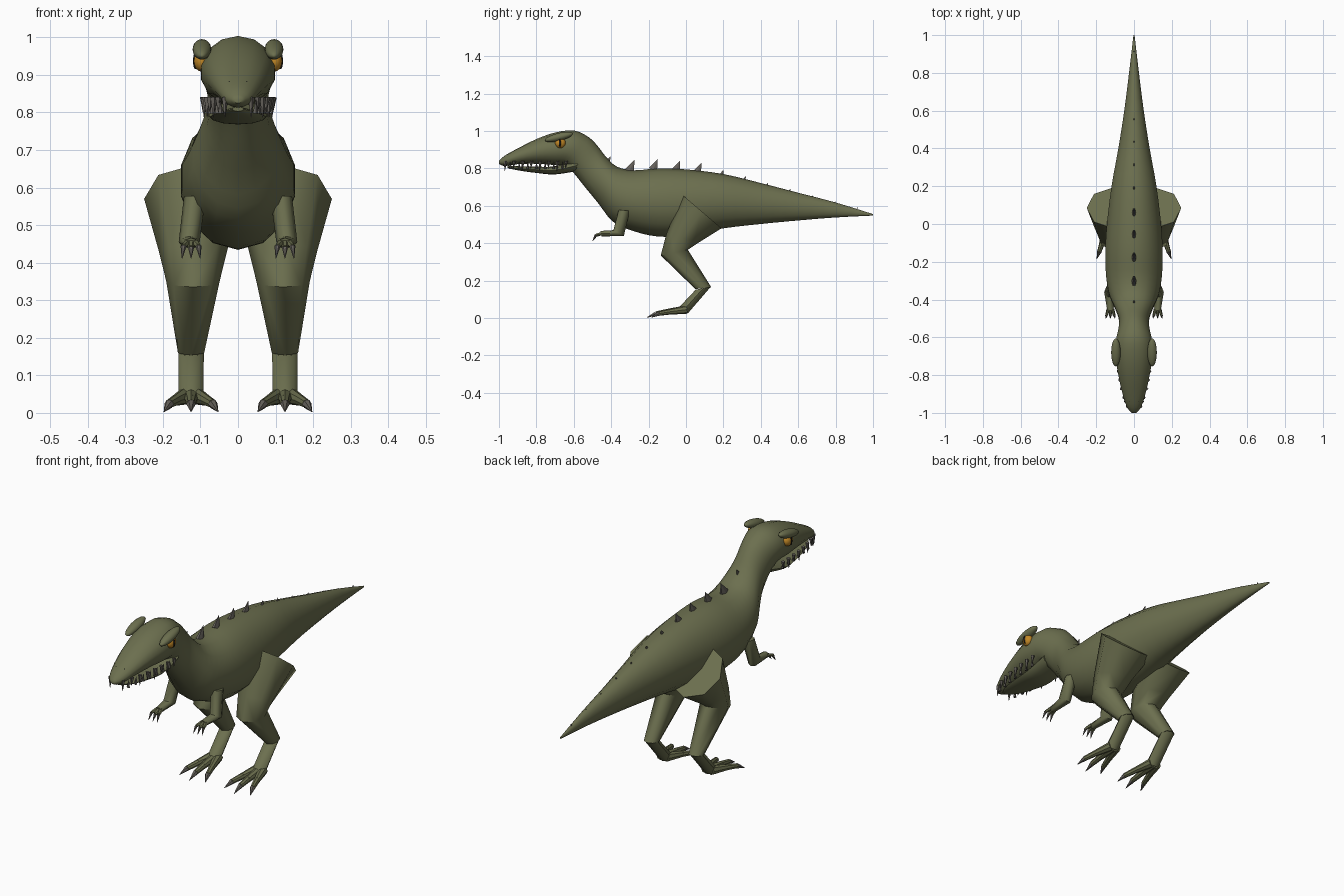
import bpy, bmesh, math
from mathutils import Vector

if "Cube" in bpy.data.objects:
    bpy.data.objects.remove(bpy.data.objects["Cube"])


def material(name, rgb):
    m = bpy.data.materials.new(name)
    m.diffuse_color = (*rgb, 1)
    m.use_nodes = True
    m.node_tree.nodes["Principled BSDF"].inputs["Base Color"].default_value = m.diffuse_color
    return m


SKIN = material("olive_skin", (0.150, 0.160, 0.078))
HORN = material("grey_horn", (0.125, 0.115, 0.10))
AMBER = material("amber_eye", (0.55, 0.25, 0.02))
BLACK = material("black", (0.012, 0.012, 0.01))


def finish(name, bm, mat, angle=40):
    bmesh.ops.recalc_face_normals(bm, faces=bm.faces)
    me = bpy.data.meshes.new(name)
    bm.to_mesh(me)
    bm.free()
    me.materials.append(mat)
    ob = bpy.data.objects.new(name, me)
    bpy.context.collection.objects.link(ob)
    if angle:
        bpy.ops.object.select_all(action='DESELECT')
        ob.select_set(True)
        bpy.context.view_layer.objects.active = ob
        bpy.ops.object.shade_smooth_by_angle(angle=math.radians(angle))
    return ob


def skin_rings(bm, rings):
    """Bridge point loops into a closed, capped tube."""
    loops = [[bm.verts.new(p) for p in r] for r in rings]
    n = len(loops[0])
    for a, b in zip(loops, loops[1:]):
        for i in range(n):
            j = (i + 1) % n
            bm.faces.new((a[i], a[j], b[j], b[i]))
    bm.faces.new(loops[0])
    bm.faces.new(loops[-1])


def smooth_rows(rows, steps):
    """Catmull-Rom through the profile rows."""
    out = []
    for i in range(len(rows) - 1):
        p0, p1 = rows[max(i - 1, 0)], rows[i]
        p2, p3 = rows[i + 1], rows[min(i + 2, len(rows) - 1)]
        for s in range(steps):
            t = s / steps
            out.append([0.5 * (2 * b + (c - a) * t + (2 * a - 5 * b + 4 * c - d) * t * t
                               + (3 * b - a - 3 * c + d) * t ** 3)
                        for a, b, c, d in zip(p0, p1, p2, p3)])
    return out + [rows[-1]]


def loft(name, rows, n, mat=SKIN, steps=1, side=1, angle=50):
    """Rows: y,z of one edge, y,z of the opposite edge, half width, centre x."""
    bm = bmesh.new()
    rings = []
    for y1, z1, y2, z2, w, cx in smooth_rows(rows, steps):
        ring = []
        for i in range(n):
            a = math.tau * i / n
            k = math.cos(a) / 2
            ring.append((side * (cx + w * math.sin(a)),
                         (y1 + y2) / 2 + (y1 - y2) * k, (z1 + z2) / 2 + (z1 - z2) * k))
        rings.append(ring)
    skin_rings(bm, rings)
    return finish(name, bm, mat, angle)


def add_cone(bm, p0, p1, r0, r1, n=6, squash=1):
    p0, p1 = Vector(p0), Vector(p1)
    d = (p1 - p0).normalized()
    u = (Vector((1, 0, 0)) - d * d.x).normalized()
    v = d.cross(u)
    skin_rings(bm, [[p + r * (u * squash * math.cos(math.tau * i / n) + v * math.sin(math.tau * i / n))
                     for i in range(n)] for p, r in ((p0, r0), (p1, r1))])


def ball(name, loc, scale, mat, tilt=0):
    bm = bmesh.new()
    bmesh.ops.create_uvsphere(bm, u_segments=16, v_segments=10, radius=1)
    ob = finish(name, bm, mat, 180)
    ob.location, ob.scale, ob.rotation_euler.x = loc, scale, tilt


# Body, neck and upper head in one loft from tail tip to snout
body = [(1.0, .556, 1.0, .548, .003), (.8, .618, .8, .538, .027), (.6, .67, .6, .522, .053),
        (.4, .722, .4, .503, .085), (.2, .77, .2, .48, .122), (0, .795, 0, .442, .147),
        (-.15, .80, -.15, .436, .156), (-.28, .79, -.28, .465, .151),
        (-.37, .81, -.39, .515, .132), (-.43, .865, -.47, .615, .10),
        (-.47, .917, -.54, .70, .081), (-.52, .967, -.60, .775, .084),
        (-.60, 1.003, -.64, .812, .098), (-.70, .992, -.70, .818, .10),
        (-.80, .957, -.80, .825, .085), (-.90, .907, -.90, .823, .062),
        (-.97, .868, -.97, .813, .038), (-1.0, .84, -1.0, .825, .012)]
loft("body", [(*r, 0) for r in body], 14, steps=3)

# Lower jaw
jaw = [(-.57, .85, -.59, .785, .075), (-.70, .812, -.70, .768, .077), (-.80, .81, -.80, .776, .066),
       (-.90, .812, -.90, .79, .045), (-.955, .815, -.955, .803, .015)]
loft("lower_jaw", [(*r, 0) for r in jaw], 12, steps=3)

# Legs, arms, feet and face details on both sides
for s, tag in ((1, "left"), (-1, "right")):
    loft("leg_" + tag, [(-.02, .66, .19, .48, .13, .12), (-.105, .45, .07, .405, .09, .12),
                        (-.135, .335, .01, .365, .071, .12), (.05, .155, .135, .165, .035, .125)],
         8, side=s)
    loft("lower_leg_" + tag, [(.052, .152, .133, .168, .034, .125),
                              (-.035, .06, .01, .025, .033, .125)], 8, side=s)
    loft("arm_" + tag, [(-.36, .578, -.30, .575, .029, .115), (-.388, .47, -.332, .44, .028, .13),
                        (-.458, .466, -.452, .436, .017, .125)], 8, side=s)

    toes, claws = bmesh.new(), bmesh.new()
    for k in (-1, 0, 1):
        # Toes with a knuckle, then curved claws
        a = (s * (.125 + k * .014), .0, .045)
        b = (s * (.125 + k * .04), -.085 - .015 * (k == 0), .034)
        c = (s * (.125 + k * .058), -.145 - .015 * (k == 0), .024)
        add_cone(toes, a, b, .023, .015, 8)
        add_cone(toes, b, c, .015, .012, 8)
        tip = (s * (.125 + k * .072), -.185 - .025 * (k == 0), .003)
        add_cone(claws, c, tip, .013, .001)
        # Fingers
        f = (s * (.125 + k * .011), -.45, .452)
        g = (s * (.125 + k * .02), -.482, .444 - .004 * (k == 0))
        add_cone(toes, f, g, .010, .007)
        add_cone(claws, g, (s * (.125 + k * .024), -.50, .412), .008, .001)
    finish("toes_and_fingers_" + tag, toes, SKIN)
    finish("claws_" + tag, claws, HORN)

    # Eye, slit pupil, brow and nostril
    ball("eye_" + tag, (s * .097, -.672, .937), (.021, .028, .028), AMBER)
    ball("pupil_" + tag, (s * .113, -.674, .937), (.007, .006, .022), BLACK)
    ball("brow_" + tag, (s * .096, -.68, .968), (.025, .077, .021), SKIN, .24)
    ball("nostril_" + tag, (s * .022, -.935, .880), (.004, .006, .004), BLACK)

    # Teeth along both jaws
    teeth = bmesh.new()
    for i in range(8):
        t = i / 7
        y = -.64 - .325 * t
        x = s * (.093 - .018 * t - .040 * t ** 3)
        h = .034 + .014 * (i % 2)
        add_cone(teeth, (x, y, .84), (x, y - .004, .835 - h), .010, .001, 5)
        if i < 7:
            xl = s * (.078 - .012 * t - .03 * t * t)
            add_cone(teeth, (xl, y - .02, .797), (xl * 1.06, y - .02, .835), .008, .001, 5)
    finish("teeth_" + tag, teeth, HORN, 0)

# Row of back spikes, flattened sideways and leaning to the rear
spikes = bmesh.new()
for y, tip, h in ((-.41, .864, .035), (-.285, .845, .06), (-.16, .848, .055), (-.04, .84, .055),
                  (.075, .83, .05), (.195, .79, .032), (.315, .757, .028), (.435, .722, .026),
                  (.555, .69, .024), (.675, .654, .022), (.795, .622, .02), (.915, .591, .018)):
    add_cone(spikes, (0, y - .3 * h, tip - h), (0, y + .15 * h, tip), h * .5, .001, 6, .45)
finish("back_spikes", spikes, HORN, 0)
